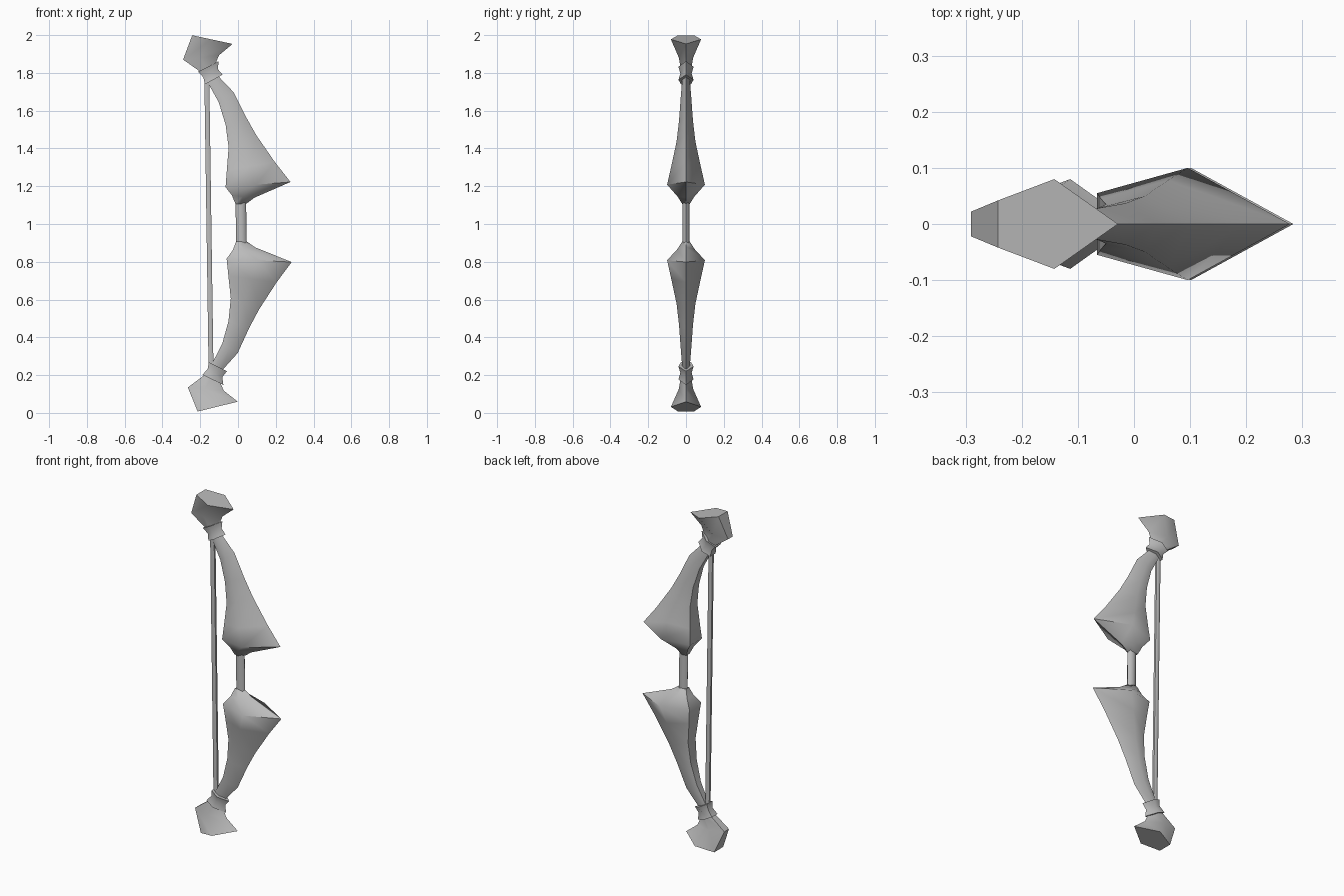
import bpy, bmesh, math
from mathutils import Matrix

if "Cube" in bpy.data.objects:
    bpy.data.objects.remove(bpy.data.objects["Cube"])

grey = bpy.data.materials.new("plain grey")
grey.diffuse_color = (0.5, 0.5, 0.5, 1)
grey.use_nodes = True
grey.node_tree.nodes["Principled BSDF"].inputs["Base Color"].default_value = grey.diffuse_color

# whole bow leans slightly around its middle
LEAN = Matrix.Translation((0, 0, 1.0065)) @ Matrix.Rotation(-0.0145, 4, 'Y')


def finish(name, bm, angle=60):
    bmesh.ops.recalc_face_normals(bm, faces=bm.faces)
    bm.transform(LEAN)
    me = bpy.data.meshes.new(name)
    bm.to_mesh(me)
    bm.free()
    me.materials.append(grey)
    ob = bpy.data.objects.new(name, me)
    bpy.context.collection.objects.link(ob)
    bpy.ops.object.select_all(action='DESELECT')
    ob.select_set(True)
    bpy.context.view_layer.objects.active = ob
    bpy.ops.object.shade_smooth_by_angle(angle=math.radians(angle))


def kite(s):
    """Five-sided section: flat inner edge, two side points, outer tip."""
    xl, hl, xr, hr, side, inner = s
    xm, hm = xl + (xr - xl) * 0.47, hl + (hr - hl) * 0.47
    return [(xl, -inner, hl), (xm, -side, hm), (xr, 0, hr),
            (xm, side, hm), (xl, inner, hl)]


def loft(name, sections, flip, angle=60):
    bm = bmesh.new()
    rings = [[bm.verts.new((x, y, h * flip)) for x, y, h in kite(s)] for s in sections]
    for a, b in zip(rings, rings[1:]):
        for i in range(5):
            j = (i + 1) % 5
            bm.faces.new((a[i], a[j], b[j], b[i]))
    bm.faces.new(rings[0])
    bm.faces.new(rings[-1])
    finish(name, bm, angle)


def rod(name, x, rx, ry, half, sides):
    bm = bmesh.new()
    bmesh.ops.create_cone(bm, cap_ends=True, segments=sides, radius1=1, radius2=1, depth=2)
    bm.transform(Matrix.Translation((x, 0, 0)) @ Matrix.Diagonal((rx, ry, half, 1)))
    finish(name, bm)


# sections: inner x, inner height, outer x, outer height, side half width, inner half width
LIMB = [(-0.012, 0.100, 0.045, 0.100, 0.020, 0.014),
        (-0.030, 0.145, 0.090, 0.132, 0.045, 0.030),
        (-0.063, 0.190, 0.281, 0.212, 0.100, 0.055),
        (-0.055, 0.280, 0.200, 0.318, 0.078, 0.045),
        (-0.044, 0.400, 0.105, 0.460, 0.050, 0.035),
        (-0.058, 0.520, 0.050, 0.560, 0.037, 0.028),
        (-0.093, 0.640, -0.012, 0.690, 0.028, 0.020),
        (-0.147, 0.740, -0.100, 0.785, 0.020, 0.015),
        (-0.170, 0.790, -0.125, 0.820, 0.020, 0.015)]
CUFF = [(-0.165, 0.735, -0.070, 0.785, 0.040, 0.026),
        (-0.172, 0.772, -0.095, 0.815, 0.030, 0.020),
        (-0.200, 0.802, -0.090, 0.857, 0.040, 0.026)]
CAP = [(-0.178, 0.795, -0.115, 0.825, 0.026, 0.018),
       (-0.278, 0.868, -0.088, 0.888, 0.038, 0.022),
       (-0.228, 0.996, -0.015, 0.947, 0.080, 0.042)]

# mirrored halves
for label, flip in (("upper", 1), ("lower", -1)):
    loft(label + "_limb", LIMB, flip)
    loft(label + "_cuff", CUFF, flip)
    loft(label + "_end_cap", CAP, flip)

# grip and string
rod("grip", 0.0165, 0.028, 0.018, 0.115, 8)
rod("string", -0.154, 0.015, 0.013, 0.755, 6)
